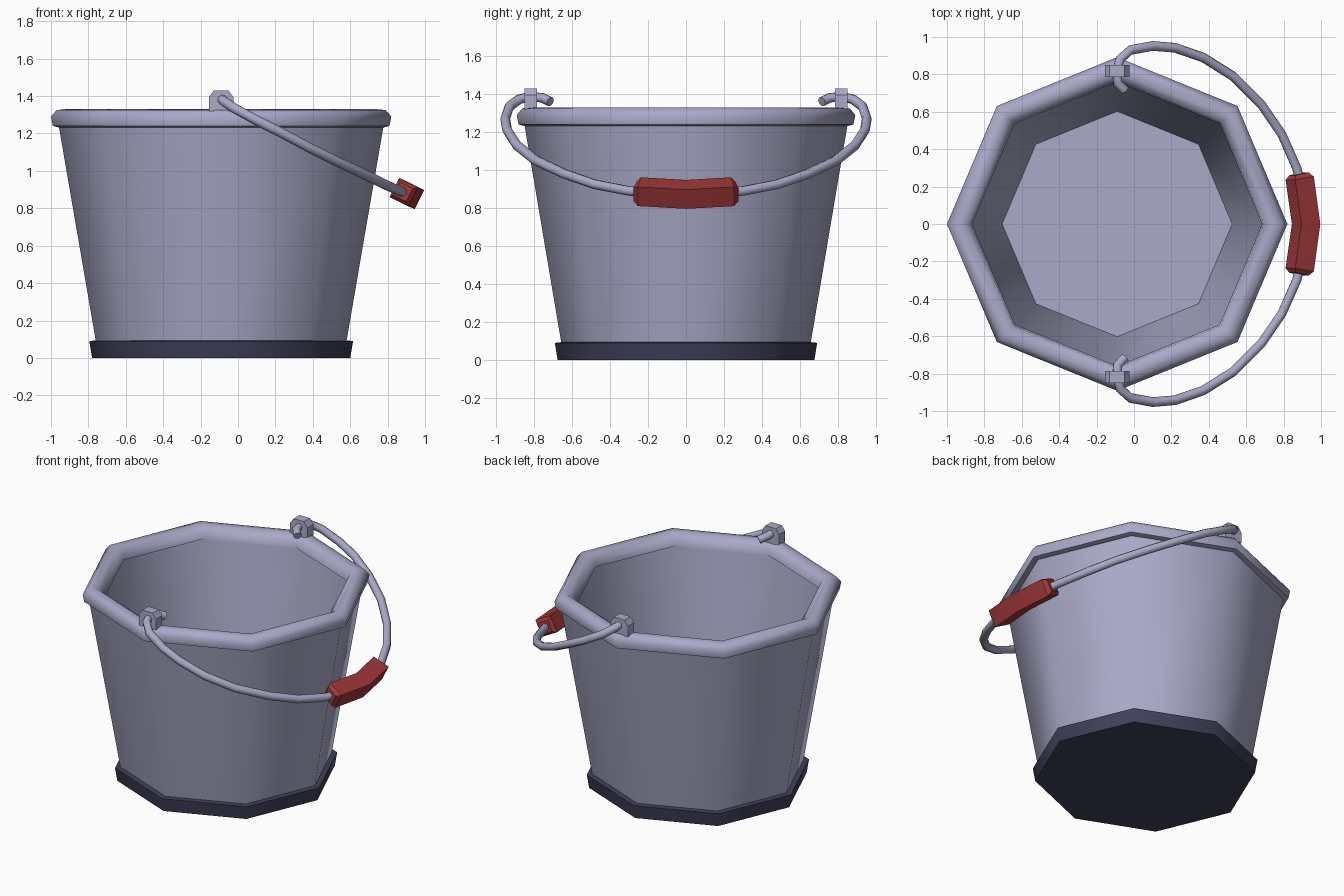
import bpy, bmesh, math
from mathutils import Vector

if "Cube" in bpy.data.objects:
    bpy.data.objects.remove(bpy.data.objects["Cube"])

CX = -0.09  # bucket axis


def material(name, color):
    m = bpy.data.materials.new(name)
    m.diffuse_color = (*color, 1)
    m.use_nodes = True
    m.node_tree.nodes["Principled BSDF"].inputs["Base Color"].default_value = m.diffuse_color
    return m


METAL = material("metal", (0.40, 0.40, 0.58))
DARK = material("dark_metal", (0.05, 0.05, 0.10))
RED = material("red_grip", (0.35, 0.04, 0.04))


def loft(name, rings, mat, cap=True, closed=False, angle=50):
    """Skin a list of equal-length point rings."""
    bm = bmesh.new()
    rows = [[bm.verts.new(p) for p in ring] for ring in rings]
    n = len(rows[0])
    pairs = list(zip(rows, rows[1:])) + ([(rows[-1], rows[0])] if closed else [])
    for a, b in pairs:
        for i in range(n):
            j = (i + 1) % n
            bm.faces.new((a[i], a[j], b[j], b[i]))
    if cap:
        bm.faces.new(rows[0])
        bm.faces.new(rows[-1])
    bmesh.ops.recalc_face_normals(bm, faces=bm.faces)
    me = bpy.data.meshes.new(name)
    bm.to_mesh(me)
    bm.free()
    ob = bpy.data.objects.new(name, me)
    bpy.context.collection.objects.link(ob)
    me.materials.append(mat)
    bpy.ops.object.select_all(action='DESELECT')
    ob.select_set(True)
    bpy.context.view_layer.objects.active = ob
    bpy.ops.object.shade_smooth_by_angle(angle=math.radians(angle))
    return ob


def octagon(r, z):
    return [Vector((CX + r * math.cos(k * math.pi / 4),
                    0.98 * r * math.sin(k * math.pi / 4), z)) for k in range(8)]


def sweep(name, path, radii, sides, phase, mat, angle):
    """Sweep a polygon along a path lying near the tilted handle plane."""
    normal = Vector((0.45, 0, 0.89)).normalized()
    rings = []
    for i, p in enumerate(path):
        t = (path[min(i + 1, len(path) - 1)] - path[max(i - 1, 0)]).normalized()
        side = t.cross(normal).normalized()
        up = side.cross(t)
        rings.append([p + radii[i] * (math.cos(a) * side + math.sin(a) * up)
                      for a in (phase + 2 * math.pi * k / sides for k in range(sides))])
    return loft(name, rings, mat, angle=angle)


# Bucket wall with floor
wall = [(0.665, 0.06), (0.87, 1.25), (0.785, 1.26), (0.615, 0.10)]
loft("bucket_wall", [octagon(r, z) for r, z in wall], METAL)

# Rolled rim
rim = [(0.86, 1.23), (0.90, 1.24), (0.91, 1.29), (0.88, 1.325),
       (0.83, 1.33), (0.785, 1.30), (0.775, 1.25)]
loft("rim", [octagon(r, z) for r, z in rim], METAL, cap=False, closed=True, angle=60)

# Dark foot
loft("foot", [octagon(0.69, 0), octagon(0.705, 0.09), octagon(0.66, 0.095)], DARK)

# Handle ears
ear = [(-0.065, 1.32), (0.065, 1.32), (0.065, 1.395),
       (0.04, 1.43), (-0.04, 1.43), (-0.065, 1.395)]
for s, label in ((-1, "front"), (1, "back")):
    loft(label + "_ear", [[Vector((CX + x, s * y, z)) for x, z in ear]
                          for y in (0.785, 0.85)], METAL, angle=30)

# Bent wire handle, half path mirrored in y
half = [(-0.05, 0.715, 1.36), (-0.088, 0.755, 1.38), (-0.092, 0.82, 1.388),
        (-0.075, 0.88, 1.372), (-0.02, 0.93, 1.335), (0.10, 0.952, 1.27),
        (0.22, 0.942, 1.21), (0.37, 0.89, 1.13), (0.53, 0.79, 1.05),
        (0.68, 0.64, 0.98), (0.79, 0.48, 0.925), (0.87, 0.30, 0.89),
        (0.90, 0.18, 0.88)]
path = [Vector(p) for p in half]
path += [Vector((0.92, 0, 0.872))] + [Vector((x, -y, z)) for x, y, z in reversed(half)]
sweep("wire_handle", path, [0.026] * len(path), 8, 0, METAL, 60)

# Square grip with slightly tapered ends
gp = [(0.882, 0.268, 0.888), (0.886, 0.245, 0.886), (0.92, 0, 0.872),
      (0.886, -0.245, 0.886), (0.882, -0.268, 0.888)]
sweep("grip", [Vector(p) for p in gp], [0.055, 0.08, 0.08, 0.08, 0.055],
      4, math.pi / 4, RED, 35)
